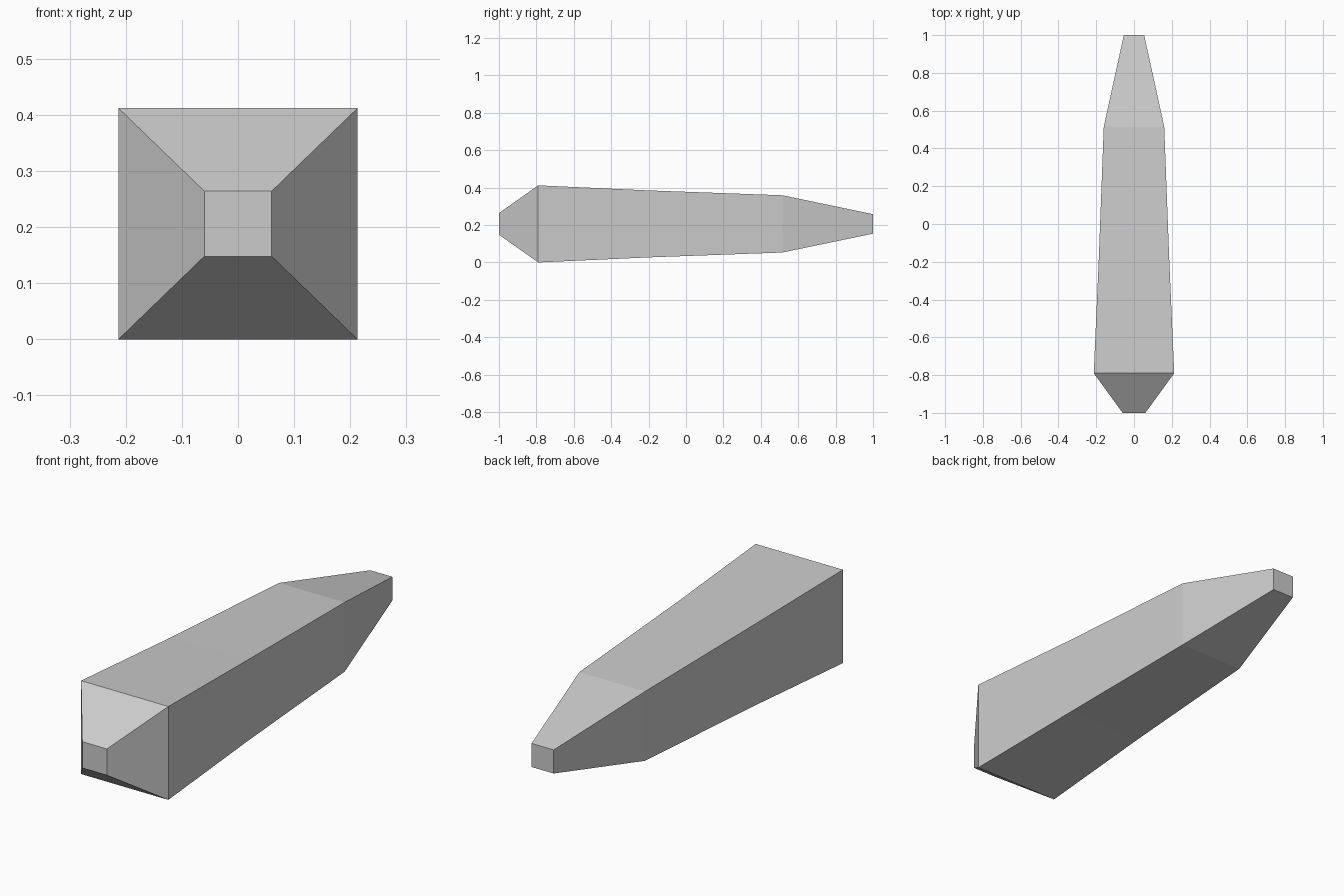
import bpy
import bmesh

cube = bpy.data.objects.get("Cube")
if cube:
    bpy.data.objects.remove(cube, do_unlink=True)

# Single grey material
grey = bpy.data.materials.new("light_grey")
grey.use_nodes = True
colour = (0.6, 0.6, 0.6, 1)
grey.diffuse_color = colour
grey.node_tree.nodes["Principled BSDF"].inputs["Base Color"].default_value = colour

# Square cross-sections along the length: y, half width, half height
MID_Z = 0.206
SECTIONS = [
    (-1.0, 0.06, 0.058),     # blunt nose
    (-0.79, 0.213, 0.206),   # widest shoulder
    (-0.2, 0.187, 0.179),    # body
    (0.515, 0.16, 0.153),    # start of tail taper
    (1.0, 0.054, 0.052),     # blunt tail
]
CORNERS = [(-1, -1), (1, -1), (1, 1), (-1, 1)]

# Loft the tapered body through the sections
bm = bmesh.new()
rings = [[bm.verts.new((sx * w, y, MID_Z + sz * h)) for sx, sz in CORNERS]
         for y, w, h in SECTIONS]
for a, b in zip(rings, rings[1:]):
    for i in range(4):
        j = (i + 1) % 4
        bm.faces.new((a[i], a[j], b[j], b[i]))
bm.faces.new(rings[0])
bm.faces.new(rings[-1])
bmesh.ops.recalc_face_normals(bm, faces=bm.faces)

mesh = bpy.data.meshes.new("tapered_body")
bm.to_mesh(mesh)
bm.free()
mesh.materials.append(grey)
body = bpy.data.objects.new("tapered_body", mesh)
bpy.context.collection.objects.link(body)
